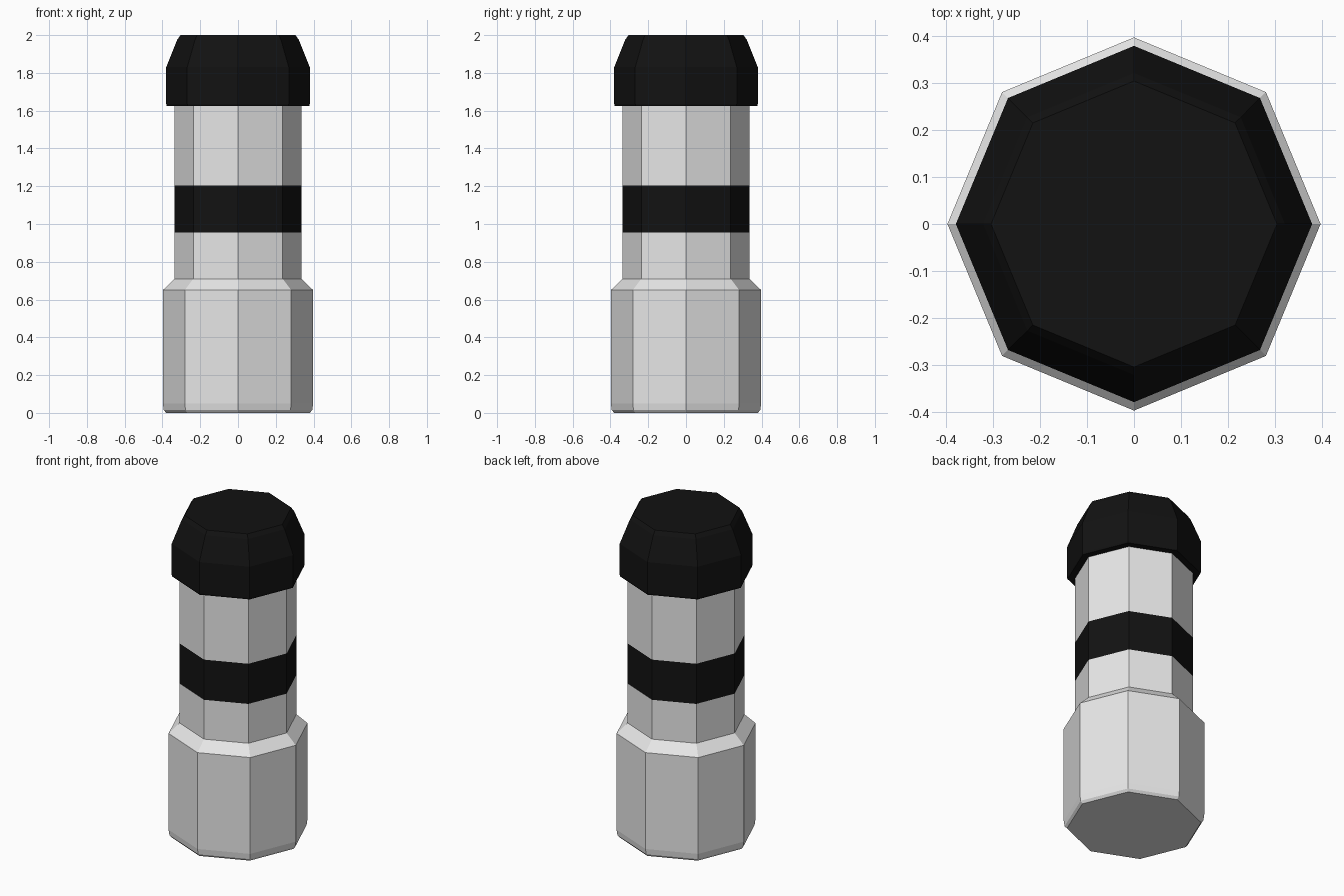
import bpy, bmesh, math

if "Cube" in bpy.data.objects:
    bpy.data.objects.remove(bpy.data.objects["Cube"])

def material(name, v):
    m = bpy.data.materials.new(name)
    m.diffuse_color = (v, v, v, 1)
    m.use_nodes = True
    m.node_tree.nodes["Principled BSDF"].inputs["Base Color"].default_value = m.diffuse_color
    return m

light_grey = material("light grey", 0.8)
black = material("black", 0.006)

def lathe(name, profile, mats, rule=None, sides=8):
    """Closed flat-sided solid from (radius, height) rings."""
    bm = bmesh.new()
    rings = [[bm.verts.new((r * math.cos(2 * math.pi * i / sides),
                            r * math.sin(2 * math.pi * i / sides), z))
              for i in range(sides)] for r, z in profile]
    for a, b in zip(rings, rings[1:]):
        for i in range(sides):
            j = (i + 1) % sides
            bm.faces.new((a[i], a[j], b[j], b[i]))
    bm.faces.new(rings[0][::-1])
    bm.faces.new(rings[-1])
    if rule:
        for f in bm.faces:
            f.material_index = rule(f.calc_center_median().z)
    me = bpy.data.meshes.new(name)
    bm.to_mesh(me)
    bm.free()
    for m in mats:
        me.materials.append(m)
    ob = bpy.data.objects.new(name, me)
    bpy.context.collection.objects.link(ob)
    return ob

# Wide base and slim shaft with a painted black band
lathe("post_body",
      [(0.38, 0), (0.393, 0.015), (0.398, 0.05), (0.398, 0.65), (0.335, 0.71),
       (0.335, 0.955), (0.335, 1.205), (0.335, 1.66)],
      [light_grey, black],
      lambda z: 1 if 0.96 < z < 1.2 else 0)

# Overhanging black cap with a tapered top
lathe("cap",
      [(0.377, 1.625), (0.38, 1.635), (0.38, 1.83), (0.322, 1.975), (0.305, 2.0)],
      [black])
